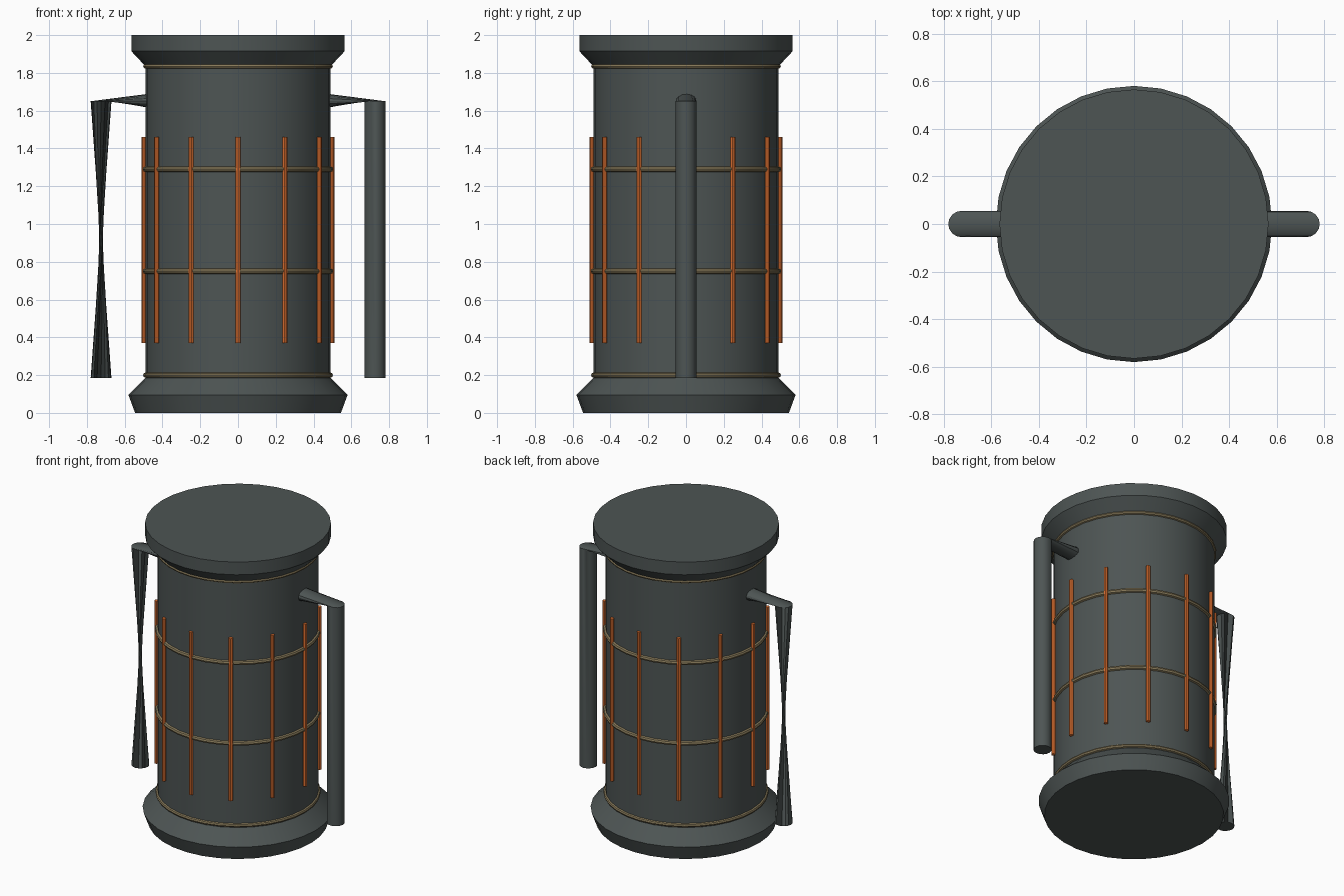
import bpy, bmesh
from math import sin, cos, pi

if "Cube" in bpy.data.objects:
    bpy.data.objects.remove(bpy.data.objects["Cube"])


def material(name, rgb):
    m = bpy.data.materials.new(name)
    m.diffuse_color = (*rgb, 1)
    m.use_nodes = True
    m.node_tree.nodes["Principled BSDF"].inputs["Base Color"].default_value = m.diffuse_color
    return m


DARK = material("dark_metal", (0.075, 0.09, 0.088))
TAN = material("tan_band", (0.24, 0.19, 0.10))
ORANGE = material("orange_bar", (0.72, 0.16, 0.03))


def circle(n, f):
    return [f(cos(2 * pi * i / n), sin(2 * pi * i / n)) for i in range(n)]


def loft(name, rings, mat):
    """Capped skin through a list of equally sized vertex rings."""
    bm = bmesh.new()
    loops = [[bm.verts.new(p) for p in ring] for ring in rings]
    n = len(loops[0])
    for a, b in zip(loops, loops[1:]):
        for i in range(n):
            j = (i + 1) % n
            bm.faces.new((a[i], a[j], b[j], b[i]))
    bm.faces.new(loops[0][::-1])
    bm.faces.new(loops[-1])
    bmesh.ops.recalc_face_normals(bm, faces=bm.faces)
    me = bpy.data.meshes.new(name)
    bm.to_mesh(me)
    bm.free()
    ob = bpy.data.objects.new(name, me)
    bpy.context.collection.objects.link(ob)
    finish(ob, name, mat)


def finish(ob, name, mat):
    ob.name = name
    ob.data.materials.append(mat)
    bpy.ops.object.select_all(action='DESELECT')
    ob.select_set(True)
    bpy.context.view_layer.objects.active = ob
    bpy.ops.object.shade_smooth_by_angle()


# Turned body with flared base and lid
profile = [(0.545, 0), (0.58, 0.095), (0.49, 0.185),
           (0.49, 1.835), (0.565, 1.915), (0.565, 2.0)]
loft("body", [circle(32, lambda c, s: (r * c, r * s, z)) for r, z in profile], DARK)

# Bands around the body
for k, (z, r) in enumerate([(0.2, 0.013), (0.75, 0.015), (1.29, 0.015), (1.835, 0.012)]):
    bpy.ops.mesh.primitive_torus_add(location=(0, 0, z), major_radius=0.49, minor_radius=r,
                                     major_segments=32, minor_segments=8)
    finish(bpy.context.object, f"band_{k + 1}", TAN)

# Twelve upright bars
for k in range(12):
    a = k * pi / 6
    bpy.ops.mesh.primitive_cylinder_add(vertices=8, radius=0.0135, depth=1.09,
                                        location=(0.497 * cos(a), 0.497 * sin(a), 0.915),
                                        rotation=(0, 0, a))
    finish(bpy.context.object, f"bar_{k + 1}", ORANGE)

# Handles: arm turning into a drop tube; the left drop is twisted half a turn
R, X, Z = 0.055, 0.725, 1.65
for name, side, turn in (("right_handle", 1, 1), ("left_handle", -1, -1)):
    loft(name, [
        circle(16, lambda c, s: (side * 0.35, R * s, Z + R * c)),
        circle(16, lambda c, s: (side * (X + R * c), R * s, Z)),
        circle(16, lambda c, s: (side * (X + turn * R * c), turn * R * s, 0.185)),
    ], DARK)
